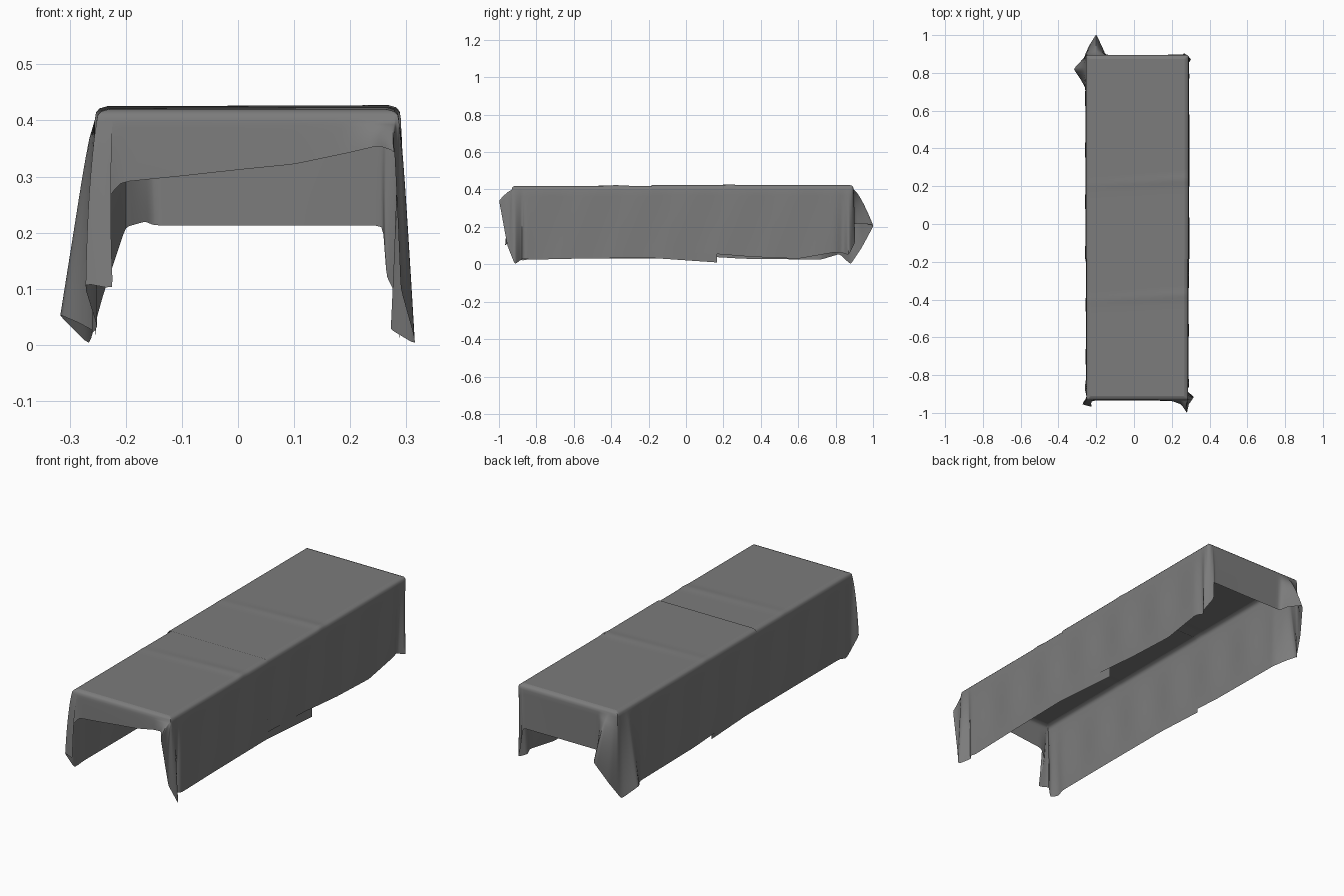
import bpy, bmesh, math
from mathutils import Vector

if "Cube" in bpy.data.objects:
    bpy.data.objects.remove(bpy.data.objects["Cube"])

# Fabric material
GREY = (0.2, 0.2, 0.2, 1)
fabric = bpy.data.materials.new("grey_fabric")
fabric.use_nodes = True
fabric.diffuse_color = GREY
fabric.node_tree.nodes["Principled BSDF"].inputs["Base Color"].default_value = GREY

X0, X1, Y0, Y1 = -0.252, 0.287, -0.932, 0.893   # outline of the covered top
STEP, ROUND = 0.015, 0.022


def clamp(v, lo, hi):
    return max(lo, min(hi, v))


def boundary(p, grow, inset=0):
    """Point on the top outline nearest to a hem point."""
    lo, hi = X0 - grow + inset, X1 + grow - inset
    b, t = Y0 - grow + inset, Y1 + grow - inset
    x, y = clamp(p.x, lo, hi), clamp(p.y, b, t)
    dx, dy = min(x - lo, hi - x), min(y - b, t - y)
    if dx < dy:
        x = lo if x - lo < hi - x else hi
    else:
        y = b if y - b < t - y else t
    return x, y


def top_height(x, y, base):
    """Gentle cross creases along the top."""
    crease = sum(math.exp(-((y - c - 0.06 * x) / 0.025) ** 2) for c in (0.22, -0.39))
    return base + 0.004 * crease * (0.6 + x)


def resample(points):
    """Even stations along the hem, slightly softened."""
    pts = [Vector(p) for p in points]
    out = []
    for a, b in zip(pts, pts[1:]):
        n = max(2, round((b - a).length / STEP))
        out += [a.lerp(b, i / n) for i in range(n)]
    out.append(pts[-1])
    return [out[0]] + [p * 0.6 + (a + b) * 0.2 for a, p, b in zip(out, out[1:], out[2:])] + [out[-1]]


def make_cloth(name, hem, base, grow, end):
    bm = bmesh.new()
    # Skirt: rounded top edge, then hanging fabric down to the hem
    drops = [i / 10 for i in range(1, 11)]
    columns = []
    for h in resample(hem):
        col = []
        for inset, sink in ((ROUND, 0), (0.008, 0.004), (0.002, 0.011), (0, 0.022)):
            x, y = boundary(h, grow, inset)
            col.append((x, y, top_height(x, y, base) - sink))
        x, y, z = col[-1]
        for t in drops:
            ease = t ** 0.75
            sway = 0.003 * math.sin(23 * h.y + 2) * math.sin(math.pi * t)
            col.append((x + (h.x - x) * ease + sway, y + (h.y - y) * ease, z + (h.z - z) * t))
        columns.append([bm.verts.new(c) for c in col])
    for a, b in zip(columns, columns[1:]):
        for r in range(len(a) - 1):
            quad = [a[r], a[r + 1], b[r + 1], b[r]]
            bm.faces.new(quad if end > 0 else quad[::-1])
    # Top sheet
    lo, hi = X0 - grow + ROUND, X1 + grow - ROUND
    tip = Y1 + grow - ROUND if end > 0 else Y0 - grow + ROUND
    ya, yb = sorted((hem[0][1], tip))
    nx, ny = 8, 80
    grid = []
    for j in range(ny + 1):
        y = ya + (yb - ya) * j / ny
        xs = [lo + (hi - lo) * i / nx for i in range(nx + 1)]
        grid.append([bm.verts.new((x, y, top_height(x, y, base))) for x in xs])
    for a, b in zip(grid, grid[1:]):
        for i in range(nx):
            bm.faces.new((a[i], a[i + 1], b[i + 1], b[i]))
    bmesh.ops.remove_doubles(bm, verts=bm.verts, dist=0.0004)
    for f in bm.faces:
        f.smooth = True
    mesh = bpy.data.meshes.new(name)
    bm.to_mesh(mesh)
    bm.free()
    mesh.materials.append(fabric)
    obj = bpy.data.objects.new(name, mesh)
    bpy.context.collection.objects.link(obj)
    bpy.context.view_layer.objects.active = obj
    obj.select_set(True)
    bpy.ops.object.shade_smooth_by_angle(angle=math.radians(60))
    obj.select_set(False)


# Front cloth hem: left side, left corner fold, short front flap, right corner fold, right side
front_hem = [
    (0.288, 0.165, 0.01), (0.29, -0.2, 0.035), (0.288, -0.6, 0.03), (0.287, -0.83, 0.025),
    (0.292, -0.865, 0.03), (0.268, -0.875, 0.03), (0.318, -0.915, 0.0), (0.29, -0.955, 0.1),
    (0.28, -1.0, 0.345), (0.25, -0.955, 0.355), (0.2, -0.937, 0.343), (0.1, -0.935, 0.322),
    (0, -0.935, 0.312), (-0.1, -0.935, 0.301), (-0.21, -0.935, 0.29),
    (-0.24, -0.945, 0.25), (-0.222, -0.968, 0.1), (-0.275, -0.955, 0.11),
    (-0.25, -0.915, 0.03), (-0.262, -0.87, 0.02), (-0.255, -0.83, 0.03),
    (-0.254, -0.5, 0.03), (-0.255, -0.1, 0.03), (-0.253, 0.165, 0.015)]

# Back cloth hem: left side, left corner fold, back flap, flared right corner, right side
back_hem = [
    (0.293, -0.185, 0.07), (0.292, 0.1, 0.06), (0.293, 0.35, 0.04), (0.292, 0.6, 0.03),
    (0.29, 0.8, 0.065), (0.272, 0.84, 0.06), (0.305, 0.87, 0.05), (0.265, 0.905, 0.12),
    (0.258, 0.897, 0.213), (0.1, 0.895, 0.213), (-0.15, 0.895, 0.213), (-0.165, 0.93, 0.22),
    (-0.2, 1.005, 0.21), (-0.24, 0.94, 0.09), (-0.265, 0.88, 0.0), (-0.32, 0.82, 0.055),
    (-0.285, 0.77, 0.04), (-0.257, 0.72, 0.025), (-0.257, 0.3, 0.03), (-0.257, -0.185, 0.06)]

make_cloth("front_cloth", front_hem, 0.42, 0, -1)
make_cloth("back_cloth", back_hem, 0.424, 0.003, 1)
